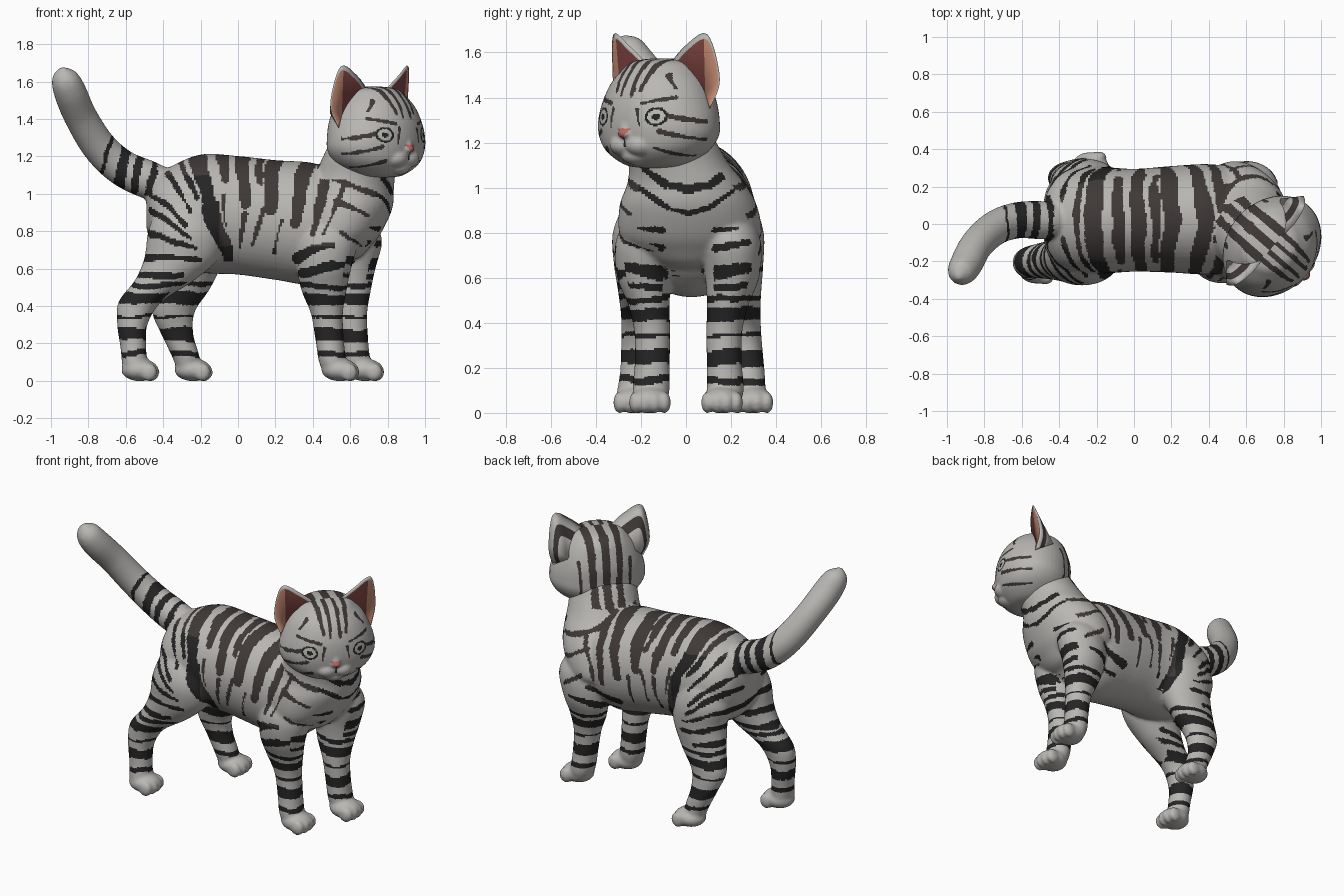
import bpy, bmesh, math
from mathutils import Vector, Matrix, noise

COLOURS = {"silver_fur": (0.49, 0.475, 0.455), "charcoal_fur": (0.05, 0.041, 0.039),
           "black_fur": (0.018, 0.018, 0.018), "ear_pink": (0.60, 0.27, 0.18),
           "ear_red": (0.22, 0.06, 0.055), "nose_pink": (0.48, 0.13, 0.11),
           "eye_grey": (0.50, 0.51, 0.46)}
SILVER, CHARCOAL, BLACK, PINK, RED, NOSE, EYE = range(7)
MATS = []
for mat_name, rgb in COLOURS.items():
    m = bpy.data.materials.new(mat_name)
    m.diffuse_color = (*rgb, 1)
    MATS.append(m)

# The head is turned towards the viewer
HEAD = Matrix.Translation((0.738, -0.12, 0)) @ Matrix.Rotation(math.radians(-41), 4, 'Z')


def to_object(name, bm, matrix=None):
    bmesh.ops.recalc_face_normals(bm, faces=bm.faces)
    me = bpy.data.meshes.new(name)
    bm.to_mesh(me)
    bm.free()
    for m in MATS:
        me.materials.append(m)
    me.shade_smooth()
    ob = bpy.data.objects.new(name, me)
    bpy.context.collection.objects.link(ob)
    if matrix:
        ob.matrix_world = matrix
    return ob


def skin(name, bm, voxel, rounds, rule, matrix=None):
    """Melt overlapping closed pieces into one smooth skin and colour it by rule."""
    ob = to_object(name, bm)
    mod = ob.modifiers.new("melt", 'REMESH')
    mod.mode, mod.voxel_size = 'VOXEL', voxel
    mod = ob.modifiers.new("soften", 'SMOOTH')
    mod.factor, mod.iterations = 0.5, rounds
    bpy.context.view_layer.update()
    me = bpy.data.meshes.new_from_object(ob.evaluated_get(bpy.context.evaluated_depsgraph_get()))
    ob.modifiers.clear()
    ob.data = me
    if not me.materials:
        for m in MATS:
            me.materials.append(m)
    me.shade_smooth()
    for p in me.polygons:
        p.material_index = rule(p.center.copy(), p.normal.copy())
    if matrix:
        ob.matrix_world = matrix


def spline(rows, res):
    """Smooth curve through rows of numbers, sampled about every res."""
    out = []
    for i in range(len(rows) - 1):
        p = [rows[max(0, min(len(rows) - 1, i + k))] for k in (-1, 0, 1, 2)]
        n = max(1, math.ceil(math.dist(p[1], p[2]) / res))
        for j in range(n):
            t = j / n
            out.append([0.5 * (2 * b + (c - a) * t + (2 * a - 5 * b + 4 * c - d) * t * t
                               + (3 * b - a - 3 * c + d) * t ** 3) for a, b, c, d in zip(*p)])
    return out + [list(rows[-1])]


def loft(bm, rows, axis, res=0.02, n=48):
    """Oval rings (x, y, z, radius_a, radius_b) square to an axis, or to the path."""
    pts, rings = spline(rows, res), []
    for i, (x, y, z, a, b) in enumerate(pts):
        if axis == 'x':
            u, v = Vector((0, 1, 0)), Vector((0, 0, 1))
        elif axis == 'z':
            u, v = Vector((1, 0, 0)), Vector((0, 1, 0))
        else:
            t = (Vector(pts[min(i + 1, len(pts) - 1)][:3]) - Vector(pts[max(i - 1, 0)][:3])).normalized()
            u = (Vector((0, 1, 0)) - t * t.y).normalized()
            v = t.cross(u)
        c = Vector((x, y, z))
        a, b = max(a, 0.004), max(b, 0.004)
        rings.append([bm.verts.new(c + u * a * math.cos(k * math.tau / n) + v * b * math.sin(k * math.tau / n))
                      for k in range(n)])
    for r, s in zip(rings, rings[1:]):
        for k in range(n):
            bm.faces.new((r[k], r[(k + 1) % n], s[(k + 1) % n], s[k]))
    bm.faces.new(rings[0])
    bm.faces.new(rings[-1])


def oval(bm, c, r):
    bmesh.ops.create_uvsphere(bm, u_segments=24, v_segments=14, radius=1,
                              matrix=Matrix.Translation(c) @ Matrix.Diagonal((*r, 1)))


# Coat strokes: start, end, half width (tapering to the end)
SIDE = [(-.22, 1.2, -.14, .92, .05), (-.14, .92, -.05, .62, .045), (-.09, 1.22, -.07, 1.08, .04),
        (.02, 1.22, .04, .95, .042), (.11, 1.2, .12, 1.06, .026), (.2, 1.2, .17, .92, .05),
        (.38, 1.2, .29, .84, .045), (.04, .9, 0, .7, .014), (.13, .92, .08, .72, .013),
        (.22, .86, .2, .68, .013), (.47, 1.14, .4, .78, .03), (.56, 1.05, .46, .78, .013),
        (-.31, 1.17, -.22, .98, .02), (-.38, 1.1, -.25, .9, .017), (-.46, 1.0, -.27, .83, .018),
        (-.47, .91, -.25, .77, .018), (-.48, .79, -.22, .71, .018), (-.52, .67, -.2, .64, .024),
        (-.57, .56, -.3, .56, .022), (.5, 1.09, .8, .96, .017), (.52, .97, .76, .84, .013),
        (.32, .66, .5, .72, .028), (.35, .58, .62, .64, .026), (.55, .8, .66, .72, .015),
        (-.08, .98, -.06, .82, .013)]
CHEST = [(0, .99, .1, 1.015, .022), (.1, 1.015, .22, 1.1, .02), (0, .885, .09, .91, .014), (.09, .91, .22, 1.0, .014),
         (.12, .81, .22, .82, .014), (.12, .73, .28, .76, .018), (.12, .62, .3, .65, .034), (.08, .55, .3, .57, .018)]
FACE = [(.03, 1.57, .03, 1.41, .013), (.085, 1.56, .07, 1.43, .014), (.09, 1.375, .21, 1.4, .011),
        (.2, 1.32, .3, 1.29, .013), (.17, 1.25, .28, 1.215, .013), (.14, 1.175, .22, 1.14, .011),
        (.07, 1.35, .085, 1.27, .008), (.15, 1.5, .2, 1.44, .01)]
NAPE = [(0, 1.58, 0, 1.1, .028), (.09, 1.57, .075, 1.1, .024), (.16, 1.42, .15, 1.22, .013)]


def stroked(strokes, u, v, wobble):
    for a, b, c, d, w in strokes:
        dx, dy = c - a, d - b
        t = max(0, min(1, ((u - a) * dx + (v - b) * dy) / (dx * dx + dy * dy)))
        if math.hypot(u - a - t * dx, v - b - t * dy) < w * (1 - 0.4 * t) + wobble:
            return True
    return False


def coat(c, nrm):
    if c.x < -0.43 and c.z > 0.99:                       # tail bands
        x = c.x + noise.noise(c * 9) * 0.015 - (c.z - 1.1) * 0.25
        bands = ((-.455, .02), (-.54, .022), (-.63, .03), (-.725, .01))
        return BLACK if any(abs(x - b) < w for b, w in bands) else SILVER
    if nrm.z < -0.75:                                    # belly
        return SILVER
    if c.z < 0.53:                                       # leg bands
        z = c.z + noise.noise(c * 7) * 0.02
        bands = ((.44, .03), (.345, .008), (.25, .034), (.145, .016), (.51, .014))
        return BLACK if any(abs(z - b) < w for b, w in bands) else SILVER
    wob = noise.noise(c * 11) * 0.01
    if nrm.x > 0.65 and c.x > 0.5:
        return BLACK if stroked(CHEST, abs(c.y - 0.01), c.z, wob * .6) else SILVER
    if c.z > 1.08 and 0.4 < c.x < 0.64 and nrm.x < -0.2:  # nape, in line with the head stripes
        y = (HEAD.inverted() @ c).y if c.z > 1.16 else c.y
        return CHARCOAL if abs(abs(y) - .08) < .024 + wob or abs(y) < .026 + wob else SILVER
    bend = noise.noise_vector(c * 5) * 0.022
    if stroked(SIDE, c.x + bend.x, c.z + bend.z, wob):
        return BLACK if c.z < 0.72 or c.x < -0.1 and c.z < 1.1 else CHARCOAL
    return SILVER


def head_coat(c, nrm):
    side = abs(c.y)
    if c.x > 0.1:
        d = math.hypot(side - 0.155, (c.z - 1.315) * 1.1)
        if d < 0.046:
            return BLACK if d < 0.016 or d > 0.035 else EYE
        if 1.222 < c.z < 1.262 and side < 0.008 + (c.z - 1.222) * 0.75:
            return NOSE
        if 1.18 < c.z < 1.23 and side < 0.005:
            return BLACK
    wob = noise.noise(c * 14) * 0.006
    return CHARCOAL if stroked(FACE if c.x > 0 else NAPE, side, c.z, wob) else SILVER


body = bmesh.new()
# Torso
loft(body, [(-.49, .02, .9, .06, .08), (-.46, .02, .9, .18, .17), (-.38, .02, .89, .26, .245),
            (-.2, .02, .895, .285, .315), (0, .02, .885, .275, .317), (.2, .025, .86, .285, .32),
            (.4, .025, .84, .295, .325), (.54, .025, .85, .27, .26), (.65, .02, .87, .2, .16),
            (.72, .02, .88, .06, .07)], 'x')
# Chest and neck
loft(body, [(.51, .02, .63, .05, .07), (.51, .02, .66, .14, .17), (.52, .02, .72, .19, .26),
            (.535, .02, .79, .23, .315), (.565, .01, .92, .26, .305), (.595, 0, 1.02, .238, .26),
            (.625, -.03, 1.1, .215, .225), (.655, -.07, 1.2, .2, .205), (.67, -.09, 1.28, .17, .18),
            (.69, -.1, 1.34, .1, .12)], 'z')
# Front legs, the far one a step ahead
FRONT = [(.48, -.15, .9, .06, .04), (.48, -.17, .83, .13, .11), (.475, -.18, .74, .165, .135),
         (.46, -.185, .6, .145, .12), (.46, -.165, .48, .12, .092), (.475, -.15, .36, .086, .08),
         (.49, -.15, .22, .076, .078), (.505, -.155, .1, .072, .082), (.52, -.155, .03, .055, .06)]
loft(body, FRONT, 'z')
loft(body, [(x + .13, .02 - y, z, a, b) for x, y, z, a, b in FRONT], 'z')
# Hind legs in mid stride
loft(body, [(-.28, -.13, .98, .06, .05), (-.28, -.15, .92, .15, .12), (-.275, -.17, .8, .205, .155),
            (-.3, -.18, .66, .2, .14), (-.39, -.19, .54, .16, .112), (-.525, -.2, .42, .115, .088),
            (-.565, -.21, .3, .081, .078), (-.56, -.22, .18, .069, .073), (-.55, -.23, .08, .067, .077),
            (-.54, -.23, .03, .05, .06)], 'z')
loft(body, [(-.26, .16, .98, .06, .05), (-.26, .18, .92, .14, .12), (-.26, .195, .8, .19, .15),
            (-.25, .205, .66, .175, .138), (-.295, .23, .5, .15, .102), (-.345, .25, .37, .115, .083),
            (-.325, .27, .25, .086, .073), (-.28, .28, .13, .073, .073), (-.265, .29, .03, .05, .06)], 'z')
# Paws with four toes
for x, y in ((.545, -.16), (.678, .16), (-.525, -.23), (-.24, .295)):
    oval(body, (x, y, .058), (.1, .09, .06))
    for k in (-1.5, -.5, .5, 1.5):
        oval(body, (x + .066 - abs(k) * .012, y + k * .043, .046), (.046, .029, .049))
# Tail
loft(body, [(-.36, .02, 1.03, .09, .09), (-.48, .02, 1.075, .102, .102), (-.62, .02, 1.14, .097, .097),
            (-.74, -.02, 1.25, .092, .092), (-.84, -.11, 1.41, .088, .088), (-.9, -.22, 1.55, .086, .086),
            (-.93, -.265, 1.63, .068, .066), (-.94, -.285, 1.675, .012, .012)], 'path')
skin("body_legs_and_tail", body, 0.0105, 8, coat)

# Head with muzzle and painted face
head = bmesh.new()
loft(head, [(.02, 0, 1.085, .03, .04), (.02, 0, 1.1, .125, .14), (.01, 0, 1.16, .205, .24),
            (0, 0, 1.23, .235, .288), (0, 0, 1.3, .24, .29), (-.005, 0, 1.38, .235, .267),
            (-.01, 0, 1.46, .21, .23), (-.02, 0, 1.52, .175, .18), (-.02, 0, 1.56, .125, .13),
            (-.02, 0, 1.574, .03, .04)], 'z')
for s in (-1, 1):
    oval(head, (.165, s * .045, 1.19), (.08, .075, .055))
oval(head, (.15, 0, 1.145), (.07, .07, .045))
oval(head, (.16, 0, 1.26), (.088, .055, .075))
oval(head, (.232, 0, 1.24), (.03, .032, .022))
skin("head", head, 0.007, 8, head_coat, HEAD)

# Ears: a rim facing outward, joined to a hollow in front and a bulge behind
for s, side in ((1, "far"), (-1, "near")):
    rim = spline([(.0, .05, 1.535), (.012, .165, 1.63), (-.01, .277, 1.68), (-.05, .315, 1.48),
                  (-.02, .28, 1.35)], 0.03)
    rim = [Vector((x, y * s, z)) for x, y, z in rim]
    tip = max(range(len(rim)), key=lambda i: rim[i].z)
    bm = bmesh.new()
    hollow, bulge = Vector((-.025, .25 * s, 1.42)), Vector((-.135, .22 * s, 1.43))
    d, e = bm.verts.new(hollow), bm.verts.new(bulge)
    cols = [[bm.verts.new(p) for p in (hollow.lerp(r, .9), r, bulge.lerp(r, .75), bulge.lerp(r, .5))] for r in rim]
    for i, (p, q) in enumerate(zip(cols, cols[1:])):
        bm.faces.new((d, p[0], q[0])).material_index = RED if i < tip else PINK
        for k in range(3):
            bm.faces.new((p[k], p[k + 1], q[k + 1], q[k])).material_index = CHARCOAL if k == 2 else SILVER
        bm.faces.new((p[3], e, q[3]))
    bm.faces.new([d] + cols[0] + [e])
    bm.faces.new([d] + cols[-1] + [e])
    to_object("ear_" + side, bm, HEAD)
